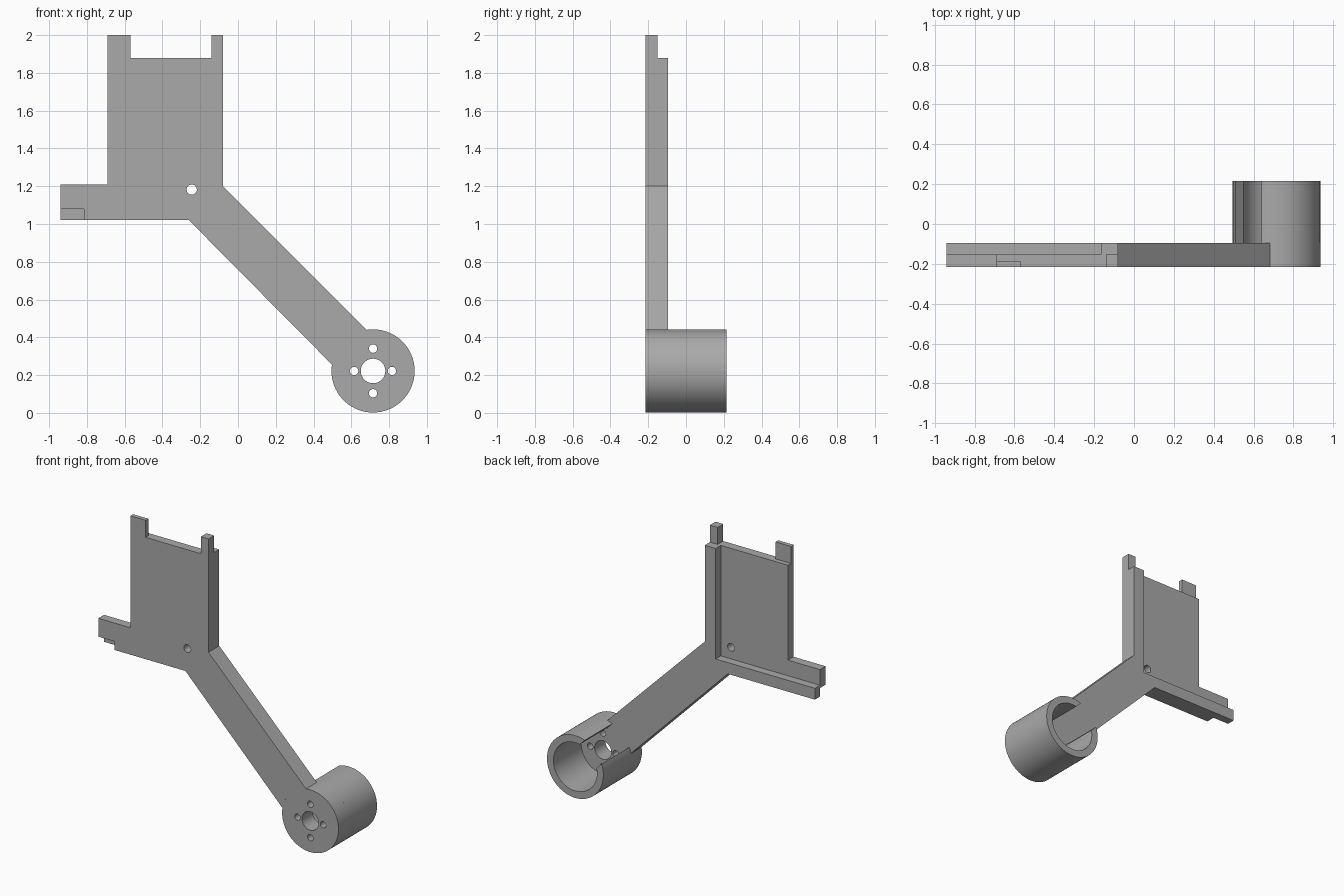
import bpy, bmesh, math

cube = bpy.data.objects.get("Cube")
if cube:
    bpy.data.objects.remove(cube, do_unlink=True)

# Single plain grey material
grey = bpy.data.materials.new("plain grey")
grey.use_nodes = True
colour = (0.4, 0.4, 0.4, 1)
grey.diffuse_color = colour
grey.node_tree.nodes["Principled BSDF"].inputs["Base Color"].default_value = colour

# Depth levels, front to back
FRONT, TAB_BACK, MID, BACK, CUP_BACK = -0.215, -0.185, -0.152, -0.095, 0.215
# Cup dimensions and half widths of the arm and the cable slot
CX, CZ, OUTER, INNER = 0.715, 0.222, 0.22, 0.17
ARM_HALF, SLOT_HALF = 0.13, 0.093
ARM_ANGLE = math.radians(135)


def arc(cx, cz, r, start, end, n):
    return [(cx + r * math.cos(start + (end - start) * i / n),
             cz + r * math.sin(start + (end - start) * i / n)) for i in range(n + 1)]


def circle(cx, cz, r, n=32):
    return arc(cx, cz, r, 0, math.tau, n)[:-1]


def rect(x0, x1, z0, z1):
    return [(x0, z0), (x1, z0), (x1, z1), (x0, z1)]


def slab(name, y0, y1, outline, holes=()):
    """Extrude an x-z outline, with holes, from depth y0 to y1."""
    curve = bpy.data.curves.new(name, "CURVE")
    curve.dimensions = "2D"
    curve.fill_mode = "BOTH"
    curve.extrude = (y1 - y0) / 2
    for loop in (outline, *holes):
        spline = curve.splines.new("POLY")
        spline.points.add(len(loop) - 1)
        for point, (x, z) in zip(spline.points, loop):
            point.co = (x, z, 0, 1)
        spline.use_cyclic_u = True
    obj = bpy.data.objects.new(name, curve)
    bpy.context.collection.objects.link(obj)
    obj.location.y = (y0 + y1) / 2
    obj.rotation_euler.x = math.pi / 2
    bpy.ops.object.select_all(action="DESELECT")
    obj.select_set(True)
    bpy.context.view_layer.objects.active = obj
    bpy.ops.object.convert(target="MESH")
    obj = bpy.context.object
    obj.name = name
    bm = bmesh.new()
    bm.from_mesh(obj.data)
    bmesh.ops.remove_doubles(bm, verts=bm.verts, dist=1e-5)
    bmesh.ops.recalc_face_normals(bm, faces=bm.faces)
    bm.to_mesh(obj.data)
    bm.free()
    obj.data.materials.clear()
    obj.data.materials.append(grey)
    bpy.ops.object.shade_smooth_by_angle(angle=math.radians(30))
    return obj


# Shared edge: lower corner, along the arm, around the cup, back to the panel
spread = math.asin(ARM_HALF / OUTER)
arm_edge = [(-0.26, 1.02),
            *arc(CX, CZ, OUTER, ARM_ANGLE + spread, ARM_ANGLE - spread, 16),
            (-0.08, 1.2), (-0.08, 1.88)]

# Front layer: panel, side foot with its notch, and arm
slab("panel_and_arm_front", FRONT, MID,
     [(-0.94, 1.08), (-0.815, 1.08), (-0.815, 1.02), *arm_edge,
      (-0.69, 1.88), (-0.69, 1.21), (-0.94, 1.21)],
     [circle(-0.245, 1.182, 0.027)])

# Back layer: raised rims and arm
slab("rim_and_arm_back", MID, BACK,
     [(-0.94, 1.02), *arm_edge, (-0.165, 1.88), (-0.165, 1.1), (-0.94, 1.1)])

# Top tabs
slab("thin_top_tab", FRONT, TAB_BACK, rect(-0.69, -0.57, 1.88, 2))
slab("thick_top_tab", FRONT, MID, rect(-0.14, -0.08, 1.88, 2))

# Cup floor with the shaft hole and four screw holes
screws = [circle(CX + dx, CZ + dz, 0.022, 24)
          for dx, dz in ((-0.1, 0), (0.1, 0), (0, 0.118), (0, -0.118))]
slab("cup_floor", FRONT, BACK, circle(CX, CZ, OUTER, 96),
     [circle(CX, CZ, 0.065, 48), *screws])

# Cup wall, open in a slot facing the arm
out_gap, in_gap = math.asin(SLOT_HALF / OUTER), math.asin(SLOT_HALF / INNER)
full = ARM_ANGLE + math.tau
slab("cup_wall", BACK, CUP_BACK,
     arc(CX, CZ, OUTER, ARM_ANGLE + out_gap, full - out_gap, 80)
     + arc(CX, CZ, INNER, full - in_gap, ARM_ANGLE + in_gap, 80))
